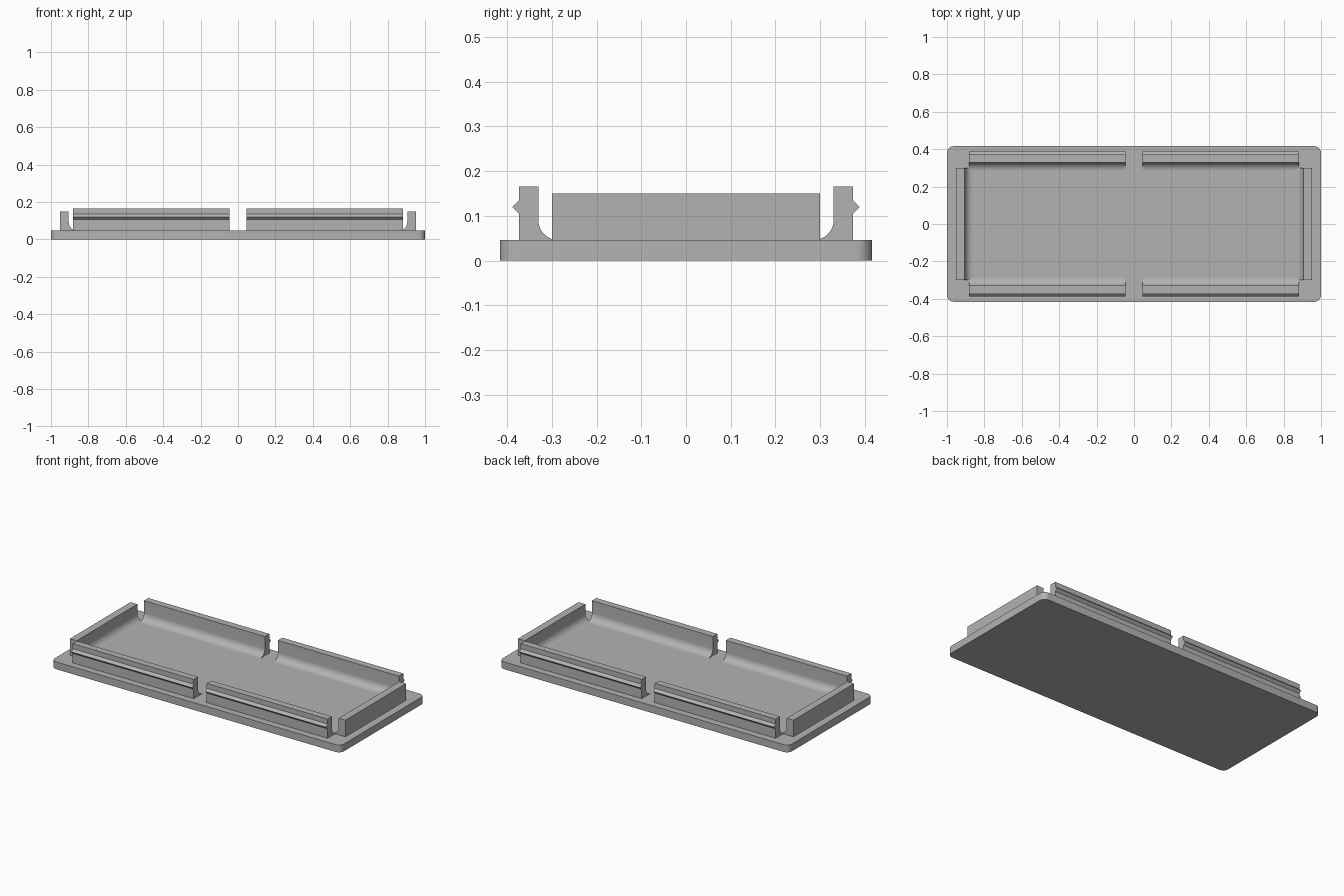
import bpy, bmesh, math
from mathutils import Matrix, Vector

cube = bpy.data.objects.get("Cube")
if cube:
    bpy.data.objects.remove(cube, do_unlink=True)

BASE_TOP = 0.046
FILLET = 0.045

grey = bpy.data.materials.new("plain grey")
grey.use_nodes = True
colour = (0.45, 0.45, 0.45, 1)
grey.diffuse_color = colour
grey.node_tree.nodes["Principled BSDF"].inputs["Base Color"].default_value = colour


def arc(cx, cy, radius, start, end, steps=10):
    angles = [math.radians(start + (end - start) * i / steps) for i in range(steps + 1)]
    return [(cx + radius * math.cos(a), cy + radius * math.sin(a)) for a in angles]


def extrude(name, outline, depth, matrix):
    """Extrude a flat outline along its local z, then place it with matrix."""
    bm = bmesh.new()
    face = bm.faces.new([bm.verts.new((u, v, 0)) for u, v in outline])
    result = bmesh.ops.extrude_face_region(bm, geom=[face], use_keep_orig=True)
    top = [g for g in result["geom"] if isinstance(g, bmesh.types.BMVert)]
    bmesh.ops.translate(bm, verts=top, vec=(0, 0, depth))
    bmesh.ops.transform(bm, matrix=matrix, verts=bm.verts)
    bmesh.ops.recalc_face_normals(bm, faces=bm.faces)
    mesh = bpy.data.meshes.new(name)
    bm.to_mesh(mesh)
    bm.free()
    mesh.materials.append(grey)
    obj = bpy.data.objects.new(name, mesh)
    bpy.context.collection.objects.link(obj)
    bpy.ops.object.select_all(action="DESELECT")
    obj.select_set(True)
    bpy.context.view_layer.objects.active = obj
    bpy.ops.object.shade_smooth_by_angle(angle=math.radians(25))
    return obj


def frame(out, along, origin):
    """Local x points outward, local y up, local z along the wall."""
    up = Vector((0, 0, 1))
    rot = Matrix((out, up, along)).transposed().to_4x4()
    return Matrix.Translation(origin) @ rot


def wall_profile(inner, outer, top, ridge=()):
    """Upright wall with a concave fillet at its inner foot."""
    foot = arc(inner - FILLET, BASE_TOP + FILLET, FILLET, -90, 0)
    return foot + [(inner, top), (outer, top)] + list(ridge) + [(outer, BASE_TOP)]


# Rounded base plate
hx, hy, r = 1.0, 0.416, 0.036
plate = []
for sx, sy, start in ((1, 1, 0), (-1, 1, 90), (-1, -1, 180), (1, -1, 270)):
    plate += arc(sx * (hx - r), sy * (hy - r), r, start, start + 90, 8)
extrude("base_plate", plate, BASE_TOP, Matrix.Identity(4))

# Long walls in two halves per side, each with an outer snap ridge
ridge = [(0.373, 0.135), (0.388, 0.12), (0.373, 0.105)]
clip = wall_profile(0.33, 0.373, 0.166, ridge)
for side, sy in (("front", -1), ("back", 1)):
    for half, sx in (("left", 1), ("right", -1)):
        place = frame((0, sy, 0), (sx, 0, 0), (sx * 0.045, 0, 0))
        extrude(f"{side}_{half}_clip_wall", clip, 0.836, place)

# Plain end walls
end = wall_profile(0.905, 0.952, 0.15)
for side, sx in (("left", 1), ("right", -1)):
    extrude(f"{side}_end_wall", end, 0.598, frame((sx, 0, 0), (0, 1, 0), (0, -0.299, 0)))
